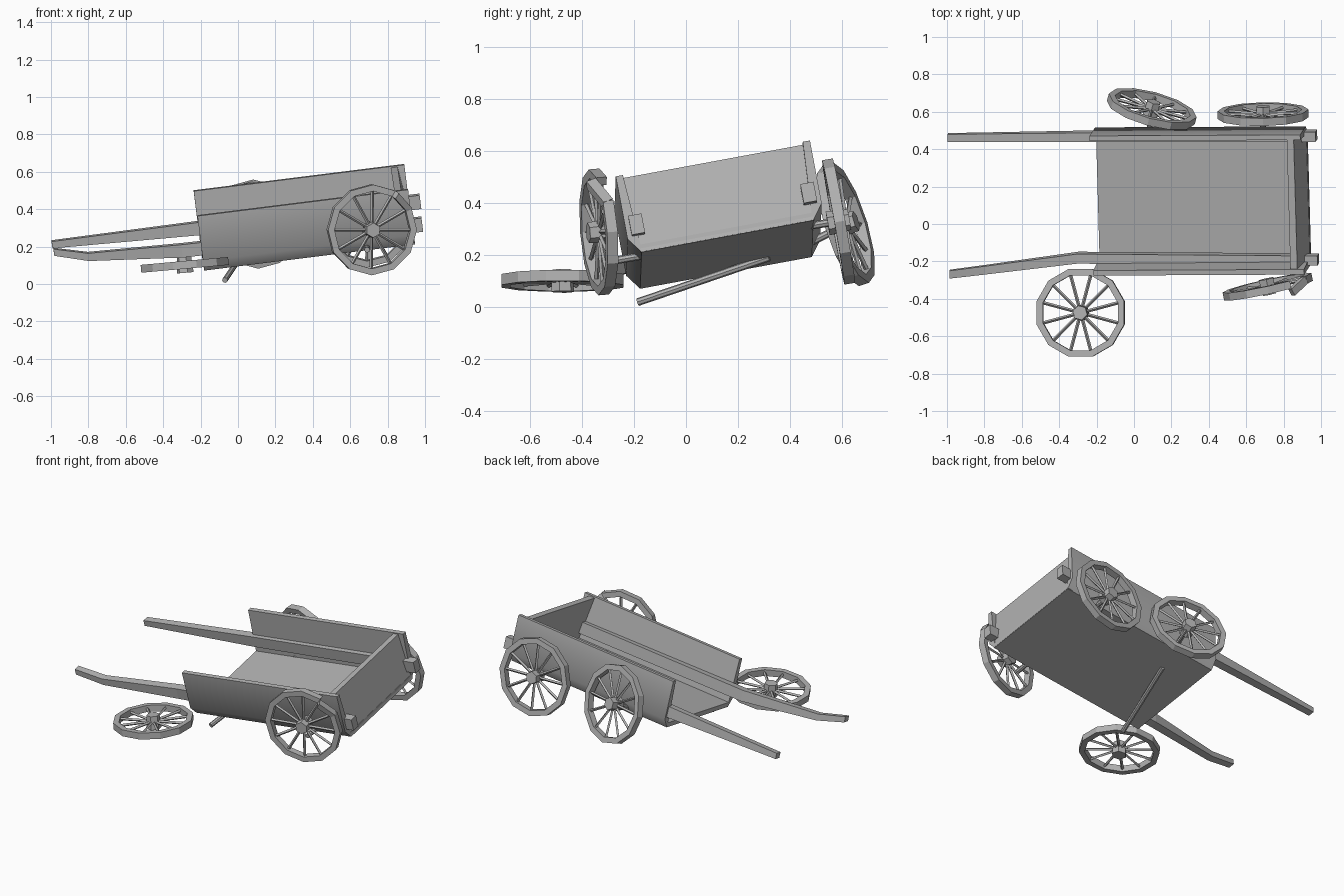
import bpy, bmesh
from math import cos, sin, pi, radians
from mathutils import Vector, Matrix

cube = bpy.data.objects.get("Cube")
if cube:
    bpy.data.objects.remove(cube)

wood = bpy.data.materials.new("weathered_grey")
wood.use_nodes = True
COLOR = (0.45, 0.45, 0.45, 1)
wood.diffuse_color = COLOR
wood.node_tree.nodes["Principled BSDF"].inputs["Base Color"].default_value = COLOR


def finish(name, bm, matrix=None):
    bmesh.ops.recalc_face_normals(bm, faces=bm.faces)
    mesh = bpy.data.meshes.new(name)
    bm.to_mesh(mesh)
    bm.free()
    mesh.materials.append(wood)
    ob = bpy.data.objects.new(name, mesh)
    bpy.context.collection.objects.link(ob)
    if matrix:
        ob.matrix_world = matrix
    return ob


def loft(bm, rings):
    """Skin a list of equal point rings and cap both ends."""
    rows = [[bm.verts.new(p) for p in ring] for ring in rings]
    n = len(rows[0])
    for a, b in zip(rows, rows[1:]):
        for i in range(n):
            j = (i + 1) % n
            bm.faces.new((a[i], a[j], b[j], b[i]))
    bm.faces.new(rows[0][::-1])
    bm.faces.new(rows[-1])


def frame(x, y, z, origin):
    m = Matrix((x, y, z)).transposed().to_4x4()
    m.translation = origin
    return m


# Tilted frame of the cart body
ax = Vector((0.992, 0.005, 0.124)).normalized()
ay = Vector((-0.022, 0.98, 0.182))
ay = (ay - ax * ay.dot(ax)).normalized()
az = ax.cross(ay)
CART = frame(ax, ay, az, (-0.19, 0.154, 0.1325))
LENGTH = 1.135

# Open-ended body: U section with bevelled lower corners
outer = [(0.336, 0), (0.38, 0.06), (0.38, 0.307)]
inner = [(0.352, 0.307), (0.335, 0.03)]
half = outer + inner
section = half + [(-y, z) for y, z in reversed(half)]
bm = bmesh.new()
loft(bm, [[(x, y, z) for y, z in section] for x in (0, LENGTH)])
body = finish("cart_body", bm, CART)
body.select_set(True)
bpy.context.view_layer.objects.active = body
bpy.ops.object.shade_smooth_by_angle(angle=radians(40))
body.select_set(False)

# End board between the walls, leaning inward at the top
LEAN = 0.13
bm = bmesh.new()
board = [(0.34, 0.002), (0.36, 0.3), (-0.36, 0.3), (-0.34, 0.002)]
loft(bm, [[(x - LEAN * z, y, z) for y, z in board]
          for x in (LENGTH - 0.035, LENGTH + 0.002)])
finish("end_board", bm, CART)


# Long shafts running through the body
def shaft(name, stations):
    bm = bmesh.new()
    rings = []
    for x, y, z, w, h in stations:
        c = Vector((x, y, z))
        rings.append([c + ay * w * s / 2 + az * h * t / 2
                      for s, t in ((-1, -1), (1, -1), (1, 1), (-1, 1))])
    loft(bm, rings)
    finish(name, bm)


shaft("right_shaft", [(0.985, -0.19, 0.32, 0.052, 0.075),
                      (-0.3, -0.18, 0.18, 0.052, 0.07),
                      (-0.8, -0.245, 0.147, 0.045, 0.042),
                      (-0.985, -0.268, 0.172, 0.042, 0.037)])
shaft("left_shaft", [(0.975, 0.472, 0.442, 0.052, 0.075),
                     (-0.2, 0.47, 0.3, 0.05, 0.07),
                     (-0.995, 0.462, 0.212, 0.042, 0.037)])


# Axles: one broken length below the floor and stubs beside the walls
def rod(name, a, b, r=0.015):
    a, b = Vector(a), Vector(b)
    bm = bmesh.new()
    bmesh.ops.create_cone(bm, segments=8, radius1=r, radius2=r,
                          depth=(b - a).length, cap_ends=True)
    m = (b - a).to_track_quat('Z', 'Y').to_matrix().to_4x4()
    m.translation = (a + b) / 2
    finish(name, bm, m)


rod("broken_front_axle", (-0.07, -0.185, 0.02), (0.045, 0.32, 0.192))
rod("left_front_axle_stub", (0.08, 0.48, 0.25), (0.095, 0.6, 0.31))
rod("left_rear_axle_stub", (0.69, 0.48, 0.314), (0.69, 0.59, 0.332))
rod("right_rear_axle_stub", (0.69, -0.262, 0.182), (0.69, -0.16, 0.2))

# Wheels: twelve rim blocks, twelve spokes, six-sided hub
SIDES = 12
R_OUT, R_IN, RIM = 0.243, 0.208, 0.042


def rim_block(bm, i):
    rings = []
    for k in (i, i + 1):
        a = 2 * pi * k / SIDES
        rings.append([(r * cos(a), r * sin(a), z) for r, z in
                      ((R_IN, -RIM / 2), (R_OUT, -RIM / 2),
                       (R_OUT, RIM / 2), (R_IN, RIM / 2))])
    loft(bm, rings)


def wheel(name, matrix, missing=()):
    bm = bmesh.new()
    for i in range(SIDES):
        if i not in missing:
            rim_block(bm, i)
    bmesh.ops.remove_doubles(bm, verts=bm.verts, dist=0.0001)
    # drop the hidden walls between joined blocks
    seen = {}
    for f in bm.faces:
        key = tuple(round(c, 4) for c in f.calc_center_median())
        seen.setdefault(key, []).append(f)
    hidden = [f for group in seen.values() if len(group) > 1 for f in group]
    bmesh.ops.delete(bm, geom=hidden, context='FACES_ONLY')
    finish(name + "_rim", bm, matrix)

    bm = bmesh.new()
    for i in range(SIDES):
        turn = Matrix.Rotation(2 * pi * i / SIDES, 4, 'Z')
        lay = Matrix.Translation((0.12, 0, 0)) @ Matrix.Rotation(pi / 2, 4, 'Y')
        bmesh.ops.create_cone(bm, segments=4, radius1=0.009, radius2=0.009,
                              depth=0.18, cap_ends=True, matrix=turn @ lay)
    finish(name + "_spokes", bm, matrix)

    bm = bmesh.new()
    bmesh.ops.create_cone(bm, segments=6, radius1=0.046, radius2=0.04,
                          depth=0.085, cap_ends=True)
    finish(name + "_hub", bm, matrix)


def standing(center, a, b, side):
    """Wheel frame for the plane y = a*x + b*z facing the given side."""
    n = Vector((-a * side, side, -b * side)).normalized()
    x = Vector((1, a, 0)).normalized()
    return frame(x, n.cross(x), n, center)


n = Vector((-0.09, 0, 1)).normalized()
x = Vector((1, 0, 0.09)).normalized()
flat = frame(x, n.cross(x), n, (-0.285, -0.475, 0.102))
wheel("fallen_wheel", flat @ Matrix.Rotation(radians(15), 4, 'Z'))
wheel("left_front_wheel", standing((0.095, 0.615, 0.32), -0.27, -0.32, 1))
wheel("left_rear_wheel", standing((0.69, 0.587, 0.33), 0.02, -0.18, 1))
broken = standing((0.715, -0.335, 0.29), 0.22, -0.08, -1)
wheel("right_rear_wheel", broken, missing=(1,))

# Loose piece of the broken rim, sprung outward
bm = bmesh.new()
rim_block(bm, 1)
pivot = Matrix.Translation((R_OUT * cos(pi / 6), R_OUT * sin(pi / 6), 0))
spring = pivot @ Matrix.Rotation(radians(20), 4, (1, 1, 0)) @ pivot.inverted()
finish("loose_rim_piece", bm, broken @ spring)
